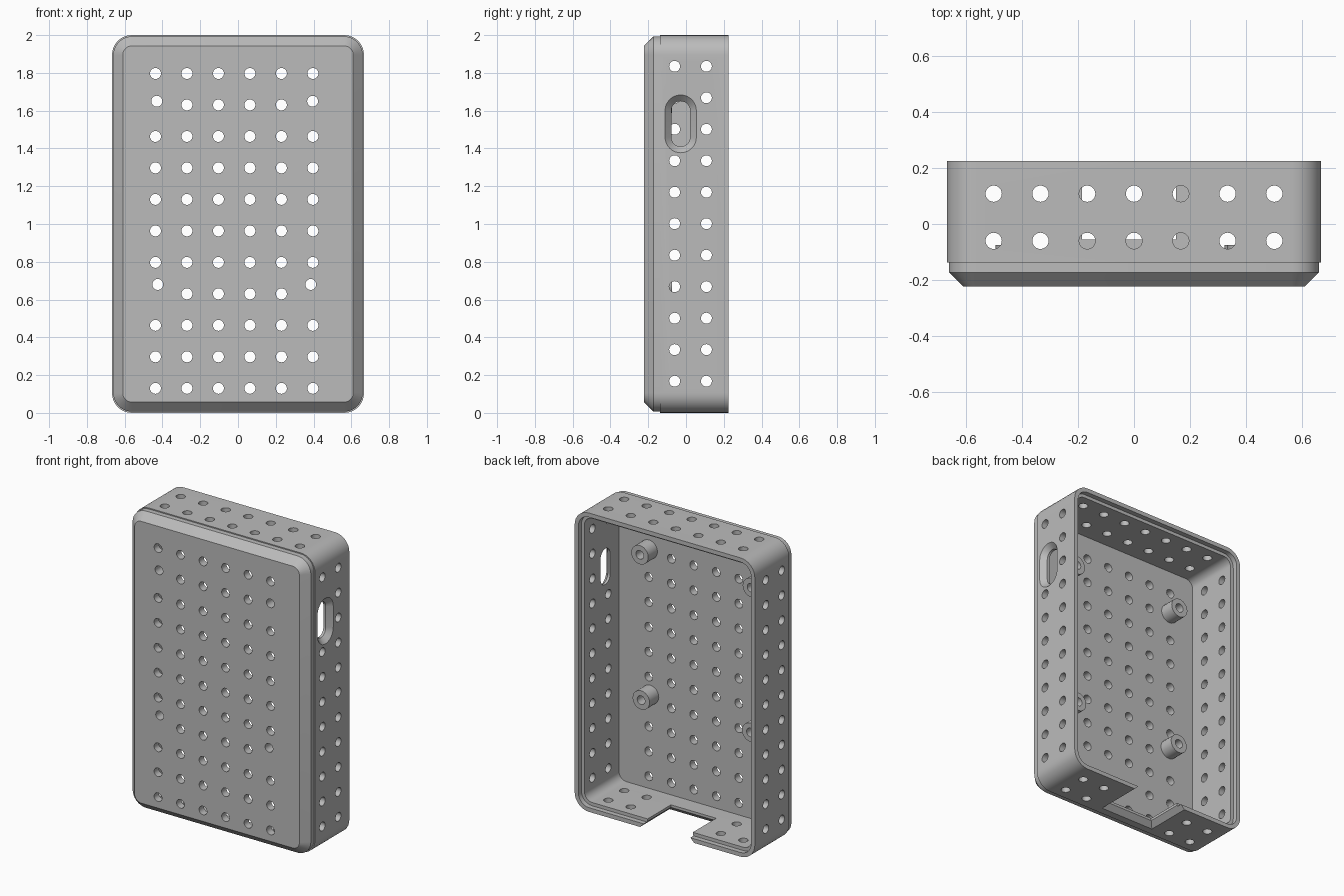
import bpy, bmesh
from math import sin, cos, pi
from mathutils import Vector

if "Cube" in bpy.data.objects:
    bpy.data.objects.remove(bpy.data.objects["Cube"])

grey = bpy.data.materials.new("plain grey")
grey.use_nodes = True
grey.diffuse_color = (0.5, 0.5, 0.5, 1)
grey.node_tree.nodes["Principled BSDF"].inputs["Base Color"].default_value = (0.5, 0.5, 0.5, 1)

HALF_W, MID_Z = 0.667, 1.0
FRONT, FLOOR, BACK = -0.222, -0.172, 0.225
WALL, HOLE_R, PITCH = 0.05, 0.029, 0.1667


def place(axis, u, v, w):
    """Map in-plane coordinates u, v and depth w to world space."""
    return Vector({"x": (w, u, v), "y": (u, w, v), "z": (u, v, w)}[axis])


def rounded(axis, cu, cv, hu, hv, r, w, steps=8):
    """Rounded rectangle ring; a circle or a slot when r fills it."""
    ring = []
    for k, (su, sv) in enumerate([(1, 1), (-1, 1), (-1, -1), (1, -1)]):
        for i in range(steps + 1):
            a = (k + i / steps) * pi / 2
            ring.append(place(axis, cu + su * (hu - r) + r * cos(a),
                              cv + sv * (hv - r) + r * sin(a), w))
    return ring


def circle(axis, cu, cv, r, w, n=24):
    return [place(axis, cu + r * cos(2 * pi * i / n), cv + r * sin(2 * pi * i / n), w)
            for i in range(n)]


def loft(bm, rings, closed=False):
    """Skin a row of rings, with end caps or closed into a tube."""
    rows = [[bm.verts.new(p) for p in ring] for ring in rings]
    pairs = list(zip(rows, rows[1:]))
    if closed:
        pairs.append((rows[-1], rows[0]))
    else:
        bm.faces.new(rows[0])
        bm.faces.new(rows[-1])
    for a, b in pairs:
        for i in range(len(a)):
            j = (i + 1) % len(a)
            bm.faces.new((a[i], a[j], b[j], b[i]))


def drill(bm, axis, u, v, start, end):
    loft(bm, [circle(axis, u, v, HOLE_R, w) for w in (start, end)])


def make_object(name, bm):
    bmesh.ops.remove_doubles(bm, verts=bm.verts, dist=1e-5)
    bmesh.ops.recalc_face_normals(bm, faces=bm.faces)
    mesh = bpy.data.meshes.new(name)
    bm.to_mesh(mesh)
    bm.free()
    mesh.materials.append(grey)
    obj = bpy.data.objects.new(name, mesh)
    bpy.context.collection.objects.link(obj)
    return obj


def smooth(obj):
    bpy.ops.object.select_all(action="DESELECT")
    obj.select_set(True)
    bpy.context.view_layer.objects.active = obj
    bpy.ops.object.shade_smooth_by_angle(angle=pi / 6)


# Open-backed tray: chamfered front, small outer step, recessed rim, inner floor
def tray_ring(inset, y):
    return rounded("y", 0, MID_Z, HALF_W - inset, 1 - inset, 0.105 - inset, y)


bm = bmesh.new()
loft(bm, [tray_ring(inset, y) for inset, y in [
    (0.057, FRONT), (0.007, -0.172), (0.007, -0.138), (0, -0.138), (0, BACK),
    (0.028, BACK), (0.028, BACK - 0.033), (WALL, BACK - 0.033), (WALL, FLOOR)]])
case = make_object("case_shell", bm)

# Vent holes in the front plate, leaving out the standoff places
standoffs = [(-0.43, 1.65), (0.395, 1.65), (-0.425, 0.68), (0.385, 0.68)]
cut = bmesh.new()
for col in range(6):
    for row in range(11):
        if not (col in (0, 5) and row in (3, 9)):
            drill(cut, "y", -0.437 + col * PITCH, 0.13 + row * PITCH, FRONT - 0.1, FLOOR + 0.05)
for x, z in standoffs:
    drill(cut, "y", x, z, FRONT - 0.1, FLOOR + 0.05)

# Vent holes in the sides, top and bottom
for y in (-0.06, 0.108):
    for side in (-1, 1):
        for row in range(11):
            if not (side == 1 and y < 0 and row in (8, 9)):
                drill(cut, "x", y, 0.168 + row * PITCH, side * 0.6, side * 0.72)
    for col in range(-3, 4):
        drill(cut, "z", col * PITCH, y, 1.9, 2.1)
        if abs(col) > 1:
            drill(cut, "z", col * PITCH, y, -0.1, 0.1)

# Countersunk slot in the left side
loft(cut, [rounded("x", -0.028, 1.53, r, r + 0.07, r, x) for r, x in
           [(0.05, 0.58), (0.05, HALF_W - 0.033), (0.083, HALF_W), (0.083, 0.75)]])

# Flared notch in the bottom, open to the back
loft(cut, [[Vector((x, y, z)) for x, y in
            [(-0.185 - g, -0.055 - g), (0.15 + g, -0.055 - g), (0.15 + g, 0.4), (-0.185 - g, 0.4)]]
           for g, z in [(0.033, -0.1), (0.033, 0), (0, 0.033), (0, 0.12)]])

cutter = make_object("opening_cutter", cut)
cutter.hide_render = True
mod = case.modifiers.new("openings", "BOOLEAN")
mod.operation, mod.solver, mod.object = "DIFFERENCE", "EXACT", cutter
bpy.context.view_layer.update()
cut_mesh = bpy.data.meshes.new_from_object(
    case.evaluated_get(bpy.context.evaluated_depsgraph_get()))
case.modifiers.clear()
case.data = cut_mesh
bpy.data.objects.remove(cutter)
smooth(case)

# Hollow mounting standoffs on the inner floor
for i, (x, z) in enumerate(standoffs):
    bm = bmesh.new()
    loft(bm, [circle("y", x, z, r, y) for r, y in
              [(0.063, FLOOR), (0.063, -0.075), (HOLE_R, -0.075), (HOLE_R, FLOOR)]], closed=True)
    smooth(make_object(f"standoff_{i + 1}", bm))
